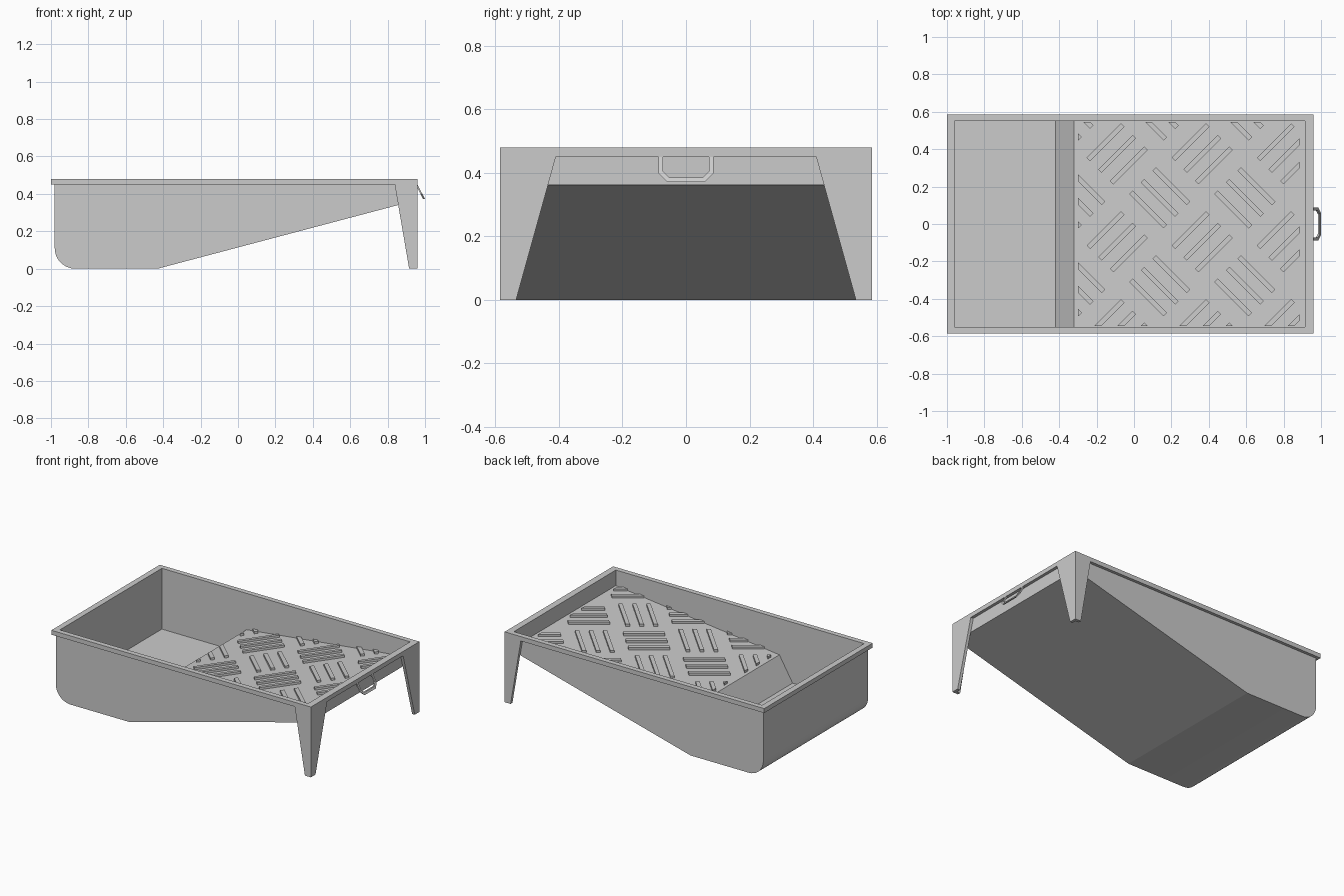
import bpy, bmesh, math
from mathutils import Matrix, Vector

cube = bpy.data.objects.get("Cube")
if cube:
    bpy.data.objects.remove(cube, do_unlink=True)

GREY = (0.6, 0.6, 0.6, 1.0)
grey = bpy.data.materials.new("tray grey plastic")
grey.use_nodes = True
grey.diffuse_color = GREY
grey.node_tree.nodes["Principled BSDF"].inputs["Base Color"].default_value = GREY

RIM_X, RIM_Y, RIM_LOW, TOP = 0.96, 0.585, 0.45, 0.48
SKIN = 0.02


def finish(name, bm):
    bmesh.ops.recalc_face_normals(bm, faces=bm.faces)
    mesh = bpy.data.meshes.new(name)
    bm.to_mesh(mesh)
    bm.free()
    mesh.materials.append(grey)
    ob = bpy.data.objects.new(name, mesh)
    bpy.context.collection.objects.link(ob)
    return ob


def prism(name, outline, axis, start, end):
    """Extrude an (x, z) outline along y, or a (y, z) outline along x."""
    bm = bmesh.new()
    place = (lambda u, z: (u, start, z)) if axis == "y" else (lambda u, z: (start, u, z))
    face = bm.faces.new([bm.verts.new(place(u, z)) for u, z in outline])
    moved = bmesh.ops.extrude_face_region(bm, geom=[face])["geom"]
    step = Vector((0, end - start, 0) if axis == "y" else (end - start, 0, 0))
    bmesh.ops.translate(bm, verts=[g for g in moved if isinstance(g, bmesh.types.BMVert)], vec=step)
    return finish(name, bm)


def activate(ob):
    bpy.ops.object.select_all(action="DESELECT")
    ob.select_set(True)
    bpy.context.view_layer.objects.active = ob


def carve(ob, cutter):
    mod = ob.modifiers.new("cavity", "BOOLEAN")
    mod.operation = "DIFFERENCE"
    mod.solver = "EXACT"
    mod.object = cutter
    activate(ob)
    bpy.ops.object.modifier_apply(modifier=mod.name)


# Cavity: flat well, steep step, gentle ramp
RAMP_START, RAMP_END = (-0.32, 0.232), (0.915, 0.374)
cavity = prism("cavity_cutter",
               [(-0.96, 0.6), (-0.96, 0.065), (-0.42, 0.065), RAMP_START, RAMP_END, (0.915, 0.6)],
               "y", -0.55, 0.55)
cavity.hide_render = True

# Tray body with a rounded deep end
R = 0.11
arc = [(-0.87 - R * math.cos(a), R - R * math.sin(a))
       for a in (math.pi / 2 * i / 8 for i in range(9))]
side = RIM_Y - SKIN
body = prism("tray_body",
             [(-0.98, RIM_LOW)] + arc + [(-0.43, 0), (0.94, 0.3625), (0.94, RIM_LOW)],
             "y", -side, side)
carve(body, cavity)
activate(body)
bpy.ops.object.shade_smooth_by_angle(angle=math.radians(14))

# Rim around the opening
rim = prism("rim", [(-1, RIM_LOW), (RIM_X, RIM_LOW), (RIM_X, TOP), (-1, TOP)], "y", -RIM_Y, RIM_Y)
carve(rim, cavity)
bpy.data.objects.remove(cavity, do_unlink=True)

# Two tapered corner legs, each an angle of two plates
for s, label in ((-1, "front"), (1, "back")):
    prism(label + "_leg_side_plate",
          [(0.838, RIM_LOW), (0.915, 0), (RIM_X, 0), (RIM_X, RIM_LOW)],
          "y", s * (RIM_Y - SKIN), s * RIM_Y)
    prism(label + "_leg_end_plate",
          [(s * 0.41, RIM_LOW), (s * 0.535, 0), (s * (RIM_Y - SKIN), 0), (s * (RIM_Y - SKIN), RIM_LOW)],
          "x", RIM_X - SKIN, RIM_X)

# Slanted hook loop under the rim at the shallow end
outer = [(0.087, RIM_LOW), (0.087, 0.4), (0.06, 0.372)]
inner = [(0.073, RIM_LOW), (0.073, 0.406), (0.054, 0.386)]


def mirrored(half):
    return half + [(-y, z) for y, z in reversed(half)]


hook = prism("hook_loop", mirrored(outer) + mirrored(inner)[::-1], "x", RIM_X - 0.01, RIM_X)
for v in hook.data.vertices:
    v.co.x += (RIM_LOW - v.co.z) * 0.51

# Raised diagonal ribs in a basket weave, trimmed to the ramp
PITCH_X, PITCH_Y = 0.455, 0.47
bm = bmesh.new()
for i in range(-2, 6):
    for j in range(-4, 5):
        if (i + j) % 2:
            continue
        cx, cy = -0.09 + i * PITCH_X / 2, -0.095 + j * PITCH_Y / 2
        turn = math.radians(45 if i % 2 == 0 else -45)
        for k in (-1, 0, 1):
            m = (Matrix.Translation((cx, cy, 0)) @ Matrix.Rotation(turn, 4, "Z")
                 @ Matrix.Translation((0, k * 0.088, 0.005)) @ Matrix.Diagonal((0.26, 0.026, 0.02, 1)))
            bmesh.ops.create_cube(bm, size=1, matrix=m)
for point, normal in (((-0.3, 0, 0), (-1, 0, 0)), ((0.885, 0, 0), (1, 0, 0)),
                      ((0, -0.545, 0), (0, -1, 0)), ((0, 0.545, 0), (0, 1, 0))):
    bmesh.ops.bisect_plane(bm, geom=bm.verts[:] + bm.edges[:] + bm.faces[:],
                           plane_co=point, plane_no=normal, clear_outer=True)
    bmesh.ops.holes_fill(bm, edges=[e for e in bm.edges if e.is_boundary], sides=0)
slope = (RAMP_END[1] - RAMP_START[1]) / (RAMP_END[0] - RAMP_START[0])
for v in bm.verts:
    v.co.z += RAMP_START[1] + slope * (v.co.x - RAMP_START[0])
finish("ramp_ribs", bm)
